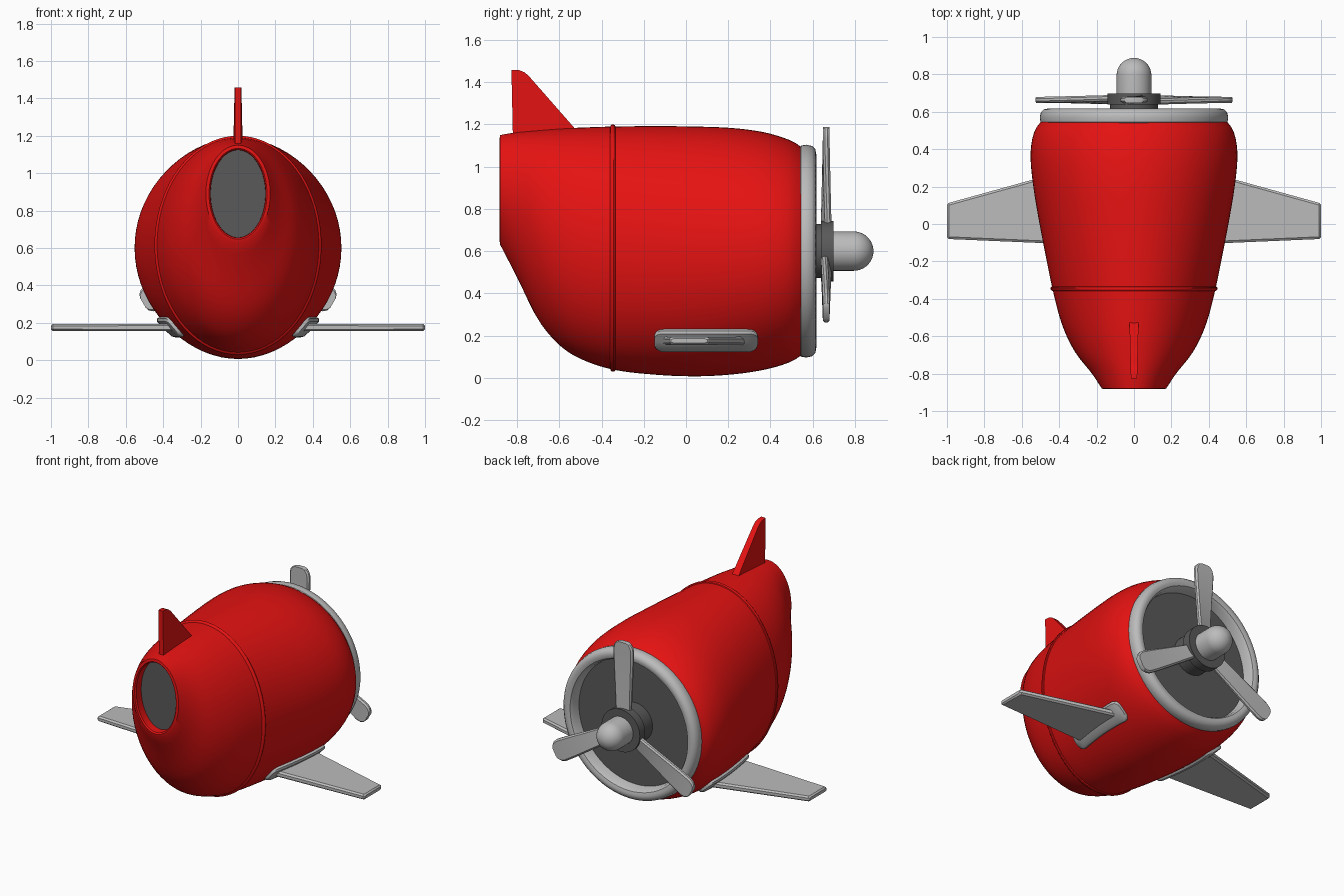
import bpy, bmesh, math
from math import sin, cos, pi, sqrt

if "Cube" in bpy.data.objects:
    bpy.data.objects.remove(bpy.data.objects["Cube"])


def material(name, col):
    m = bpy.data.materials.new(name)
    m.diffuse_color = (*col, 1)
    m.use_nodes = True
    m.node_tree.nodes["Principled BSDF"].inputs["Base Color"].default_value = m.diffuse_color
    return m


RED = material("red_paint", (0.78, 0.006, 0.006))
GREY = material("light_grey_metal", (0.50, 0.50, 0.50))
DARK = material("dark_grey", (0.10, 0.10, 0.10))
AXIS_Z = 0.6


def loft(name, rings, mat, cap0=True, cap1=True):
    """Skin a list of closed rings with equal point counts."""
    bm = bmesh.new()
    vs = [[bm.verts.new(p) for p in r] for r in rings]
    n = len(rings[0])
    for a, b in zip(vs, vs[1:]):
        for i in range(n):
            j = (i + 1) % n
            bm.faces.new((a[i], a[j], b[j], b[i]))
    if cap0:
        bm.faces.new(vs[0])
    if cap1:
        bm.faces.new(vs[-1])
    bmesh.ops.recalc_face_normals(bm, faces=bm.faces)
    me = bpy.data.meshes.new(name)
    bm.to_mesh(me)
    bm.free()
    me.materials.append(mat)
    ob = bpy.data.objects.new(name, me)
    bpy.context.collection.objects.link(ob)
    return ob


def ellipse(y, zc, a, b, n=72):
    return [(a * cos(2 * pi * i / n), y, zc + b * sin(2 * pi * i / n)) for i in range(n)]


def revolve(name, prof, mat, cap0=True, cap1=True):
    """Turn (radius, y) points about the propeller axis."""
    return loft(name, [ellipse(y, AXIS_Z, r, r) for r, y in prof], mat, cap0, cap1)


# Body stations: y, top z, bottom z, half width
ROWS = [(-0.88, 1.15, 0.63, 0.172), (-0.80, 1.163, 0.475, 0.225), (-0.70, 1.172, 0.275, 0.305),
        (-0.60, 1.18, 0.155, 0.36), (-0.50, 1.185, 0.09, 0.397), (-0.35, 1.19, 0.04, 0.435),
        (-0.15, 1.192, 0.015, 0.476), (0.05, 1.19, 0.007, 0.514), (0.22, 1.183, 0.016, 0.541),
        (0.36, 1.165, 0.036, 0.553), (0.46, 1.138, 0.062, 0.543), (0.52, 1.112, 0.088, 0.520),
        (0.55, 1.09, 0.11, 0.495)]


def station(y):
    """Smoothly interpolated (centre z, half width, half height) at y."""
    k = max(i for i in range(len(ROWS) - 1) if ROWS[i][0] <= y + 1e-9)
    p1, p2 = ROWS[k], ROWS[k + 1]
    p0, p3 = ROWS[max(k - 1, 0)], ROWS[min(k + 2, len(ROWS) - 1)]
    h = p2[0] - p1[0]
    t = (y - p1[0]) / h
    out = []
    for c in (1, 2, 3):
        m1 = (p2[c] - p0[c]) / (p2[0] - p0[0]) * h
        m2 = (p3[c] - p1[c]) / (p3[0] - p1[0]) * h
        out.append((2*t**3 - 3*t**2 + 1) * p1[c] + (t**3 - 2*t**2 + t) * m1
                   + (3*t**2 - 2*t**3) * p2[c] + (t**3 - t**2) * m2)
    top, bot, w = out
    return (top + bot) / 2, w, (top - bot) / 2


def body_x(y, z):
    zc, a, b = station(y)
    return a * sqrt(max(0, 1 - ((z - zc) / b) ** 2))


# Body with recessed tail opening
rings = [ellipse(-0.81, 0.89, 0.146, 0.233), ellipse(-0.875, 0.89, 0.148, 0.235),
         ellipse(-0.883, 0.89, 0.155, 0.243)]
N = 44
rings += [ellipse(y, *station(y)) for y in (-0.88 + 1.43 * i / N for i in range(N + 1))]
loft("body", rings, RED, False, False)
loft("tail_window", [ellipse(-0.825, 0.89, 0.15, 0.238), ellipse(-0.82, 0.89, 0.15, 0.238)], DARK)

# Raised seam band
band = []
for dy, off in ((-0.014, -0.004), (-0.01, 0.006), (-0.004, 0.01), (0.004, 0.01), (0.01, 0.006), (0.014, -0.004)):
    zc, a, b = station(-0.347 + dy)
    band.append(ellipse(-0.347 + dy, zc, a + off, b + off))
loft("seam_band", band, RED, False, False)

# Cowl ring, engine plate, hub and spinner
revolve("cowl_ring", [(0.485, 0.53), (0.5, 0.545), (0.504, 0.57), (0.498, 0.597), (0.482, 0.613),
                      (0.46, 0.617), (0.44, 0.61), (0.428, 0.59), (0.42, 0.52)], GREY, False, False)
revolve("engine_plate", [(0.43, 0.53), (0.43, 0.54)], DARK)
revolve("propeller_hub", [(0.128, 0.53), (0.128, 0.64), (0.143, 0.64), (0.143, 0.698)], DARK)
revolve("spinner", [(0.093, 0.68), (0.093, 0.795)]
        + [(0.093 * cos(t * pi / 18), 0.795 + 0.093 * sin(t * pi / 18)) for t in range(1, 9)]
        + [(0.004, 0.888)], GREY)

# Propeller blades: radius, half width, pitch
for k in range(3):
    ang = k * 2 * pi / 3
    rings = []
    for r, w, pitch in ((0.08, 0.045, 0.3), (0.16, 0.052, 0.2), (0.30, 0.06, 0.1), (0.45, 0.07, 0.03),
                        (0.535, 0.073, 0), (0.562, 0.066, 0), (0.58, 0.05, 0), (0.587, 0.03, 0)):
        ring = []
        for u, v in ((-1, -.4), (-.85, -1), (.85, -1), (1, -.4), (1, .4), (.85, 1), (-.85, 1), (-1, .4)):
            a, b = u * w, v * 0.016
            x, y = a * cos(pitch) - b * sin(pitch), a * sin(pitch) + b * cos(pitch)
            ring.append((x * cos(ang) + r * sin(ang), 0.664 + y, AXIS_Z + r * cos(ang) - x * sin(ang)))
        rings.append(ring)
    loft(f"propeller_blade_{k + 1}", rings, GREY)

# Wings and their root mounts
for side, s in (("right", 1), ("left", -1)):
    rings = []
    for x, inset, h in ((0.28, 0, 0.02), (0.99, 0, 0.018), (1.0, 0.008, 0.01)):
        f = 0.11 + (1 - x) * 0.277 - inset
        b = -0.08 - (1 - x) * 0.043 + inset
        rings.append([(s * x, y, 0.175 + z) for y, z in (
            (b, -h * .5), (b + .012, -h), (f - .012, -h), (f, -h * .5),
            (f, h * .5), (f - .012, h), (b + .012, h), (b, h * .5))])
    loft(f"{side}_wing", rings, GREY)

    rings = []
    for i in range(25):
        c = -cos(pi * i / 24)
        y = 0.095 + 0.245 * c
        e = max(0, abs(y - 0.095) - 0.205) / 0.04      # rounded ends
        h = 0.015 + 0.035 * sqrt(max(0, 1 - e * e))
        lift = 0.026 - 0.008 * e
        pts = [(-h, -0.04), (-h, lift * .6), (-h * .8, lift), (0, lift), (h * .8, lift), (h, lift * .6), (h, -0.04)]
        rings.append([(s * (body_x(y, 0.18 + z) + o * 0.8), y, 0.18 + z - o * 0.5) for z, o in pts])
    loft(f"{side}_wing_mount", rings, GREY)

# Tail fin, thinner toward the rear
outline = [(-0.50, 1.155), (-0.53, 1.185), (-0.745, 1.43), (-0.765, 1.447), (-0.79, 1.457), (-0.827, 1.459),
           (-0.82, 1.14)]
loft("tail_fin", [[(s * (0.025 + (y + 0.5) * 0.025), y, z) for y, z in outline] for s in (-1, 1)], RED)

# Smooth shading with crisp edges
bpy.ops.object.select_all(action='SELECT')
bpy.context.view_layer.objects.active = bpy.data.objects["body"]
bpy.ops.object.shade_smooth_by_angle(angle=math.radians(35))
